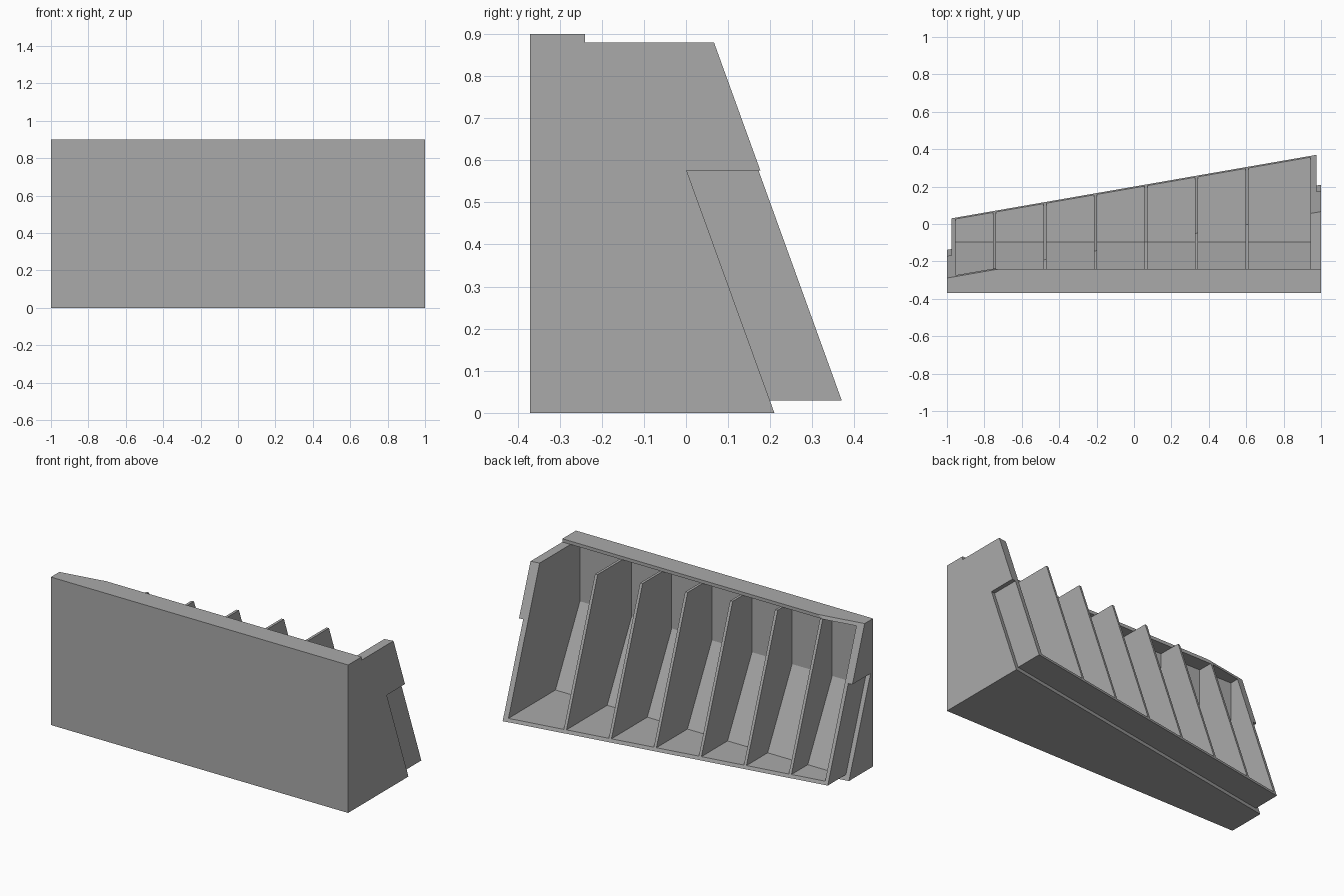
import bpy
import bmesh
from mathutils import Vector

cube = bpy.data.objects.get("Cube")
if cube:
    bpy.data.objects.remove(cube, do_unlink=True)

grey = bpy.data.materials.new("plain grey")
grey.use_nodes = True
grey.diffuse_color = (0.4, 0.4, 0.4, 1)
grey.node_tree.nodes["Principled BSDF"].inputs["Base Color"].default_value = (0.4, 0.4, 0.4, 1)

# Leaning, skewed plane that trims the open back of every part
TAPER, LEAN = 0.174, 0.362
NORMAL = Vector((-TAPER, 1, LEAN)).normalized()
SETBACK = -0.175            # inner trim for the base and the side notches
FRONT, SKIN, FAR = -0.37, -0.35, 0.6
FOOT, FLOOR, NOTCH, RIM, TOP = 0.03, 0.05, 0.575, 0.88, 0.9
INNER, OUTER = 0.975, 1.0


def slab(name, profile, x0, x1, offset=0.0):
    """Extrude a (y, z) profile along x and trim it with the back plane."""
    bm = bmesh.new()
    face = bm.faces.new([bm.verts.new((x0, y, z)) for y, z in profile])
    ext = bmesh.ops.extrude_face_region(bm, geom=[face])
    verts = [g for g in ext["geom"] if isinstance(g, bmesh.types.BMVert)]
    bmesh.ops.translate(bm, verts=verts, vec=(x1 - x0, 0, 0))
    cut = bmesh.ops.bisect_plane(
        bm, geom=bm.verts[:] + bm.edges[:] + bm.faces[:], dist=1e-6,
        plane_co=(0, 0.2 + offset, FOOT), plane_no=NORMAL, clear_outer=True)
    rim = [g for g in cut["geom_cut"] if isinstance(g, bmesh.types.BMEdge)]
    if rim:
        bmesh.ops.holes_fill(bm, edges=[e for e in bm.edges if e.is_boundary], sides=0)
    bmesh.ops.recalc_face_normals(bm, faces=bm.faces[:])
    mesh = bpy.data.meshes.new(name)
    bm.to_mesh(mesh)
    bm.free()
    mesh.materials.append(grey)
    obj = bpy.data.objects.new(name, mesh)
    bpy.context.collection.objects.link(obj)
    return obj


def rect(y0, y1, z0, z1):
    return [(y0, z0), (y1, z0), (y1, z1), (y0, z1)]


# Front panel, top lip, foot and floor
slab("front_panel", rect(FRONT, SKIN, 0, TOP), -OUTER, OUTER)
slab("top_lip", rect(SKIN, -0.24, RIM, TOP), -OUTER, OUTER)
slab("base_foot", rect(SKIN, FAR, 0, FOOT), -OUTER, OUTER, SETBACK)
slab("floor", rect(SKIN, FAR, FOOT, FLOOR), -INNER, INNER)

# Inner wall, upright above and sloping out to the floor below
slab("inner_wall", [(SKIN, FLOOR), (-0.095, FLOOR), (-0.33, 0.5), (-0.33, RIM), (SKIN, RIM)],
     -INNER, INNER)

# End walls with a notched outer skin
for side, sign, inside in (("left", 1, 0.945), ("right", -1, 0.955)):
    slab(side + "_end_wall", rect(SKIN, FAR, FLOOR, RIM), sign * inside, sign * INNER)
    slab(side + "_skin_lower", rect(SKIN, FAR, FOOT, NOTCH), sign * INNER, sign * OUTER, SETBACK)
    slab(side + "_skin_upper", rect(SKIN, FAR, NOTCH, RIM), sign * INNER, sign * OUTER)

# Evenly spaced dividers
for i in range(6):
    x = -0.745 + 0.27 * i
    slab(f"divider_{i + 1}", rect(SKIN, FAR, FLOOR, RIM), x - 0.008, x + 0.008)
